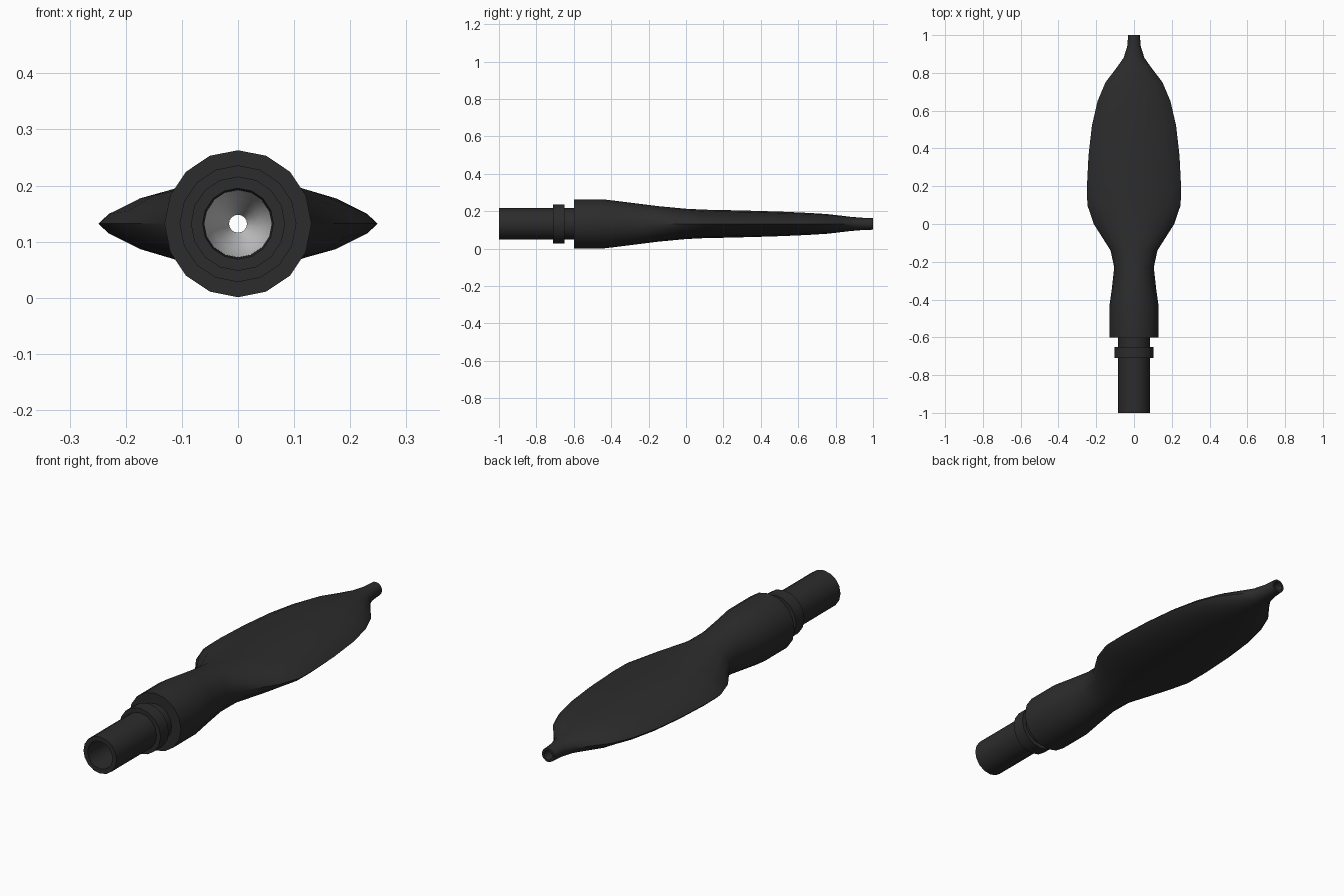
import bpy, bmesh
from math import sin, cos, pi, copysign

if "Cube" in bpy.data.objects:
    bpy.data.objects.remove(bpy.data.objects["Cube"])

ZC = 0.132
SIDES = 16


def material(name, v):
    m = bpy.data.materials.new(name)
    m.diffuse_color = (v, v, v, 1)
    m.use_nodes = True
    m.node_tree.nodes["Principled BSDF"].inputs["Base Color"].default_value = m.diffuse_color
    return m


dark = material("dark_rubber", 0.025)
light = material("light_grey", 0.6)


def loft(name, sections, mat, closed=False, angle=0.6):
    """Skin sections (y, half width, half height, pinch) along y."""
    bm = bmesh.new()
    rings = []
    for y, w, h, p in sections:
        ring = []
        for i in range(SIDES):
            t = 2 * pi * i / SIDES
            c = cos(t)
            ring.append(bm.verts.new((w * sin(t), y, ZC + h * copysign(abs(c) ** p, c))))
        rings.append(ring)
    pairs = list(zip(rings, rings[1:]))
    if closed:
        pairs.append((rings[-1], rings[0]))
    for a, b in pairs:
        for i in range(SIDES):
            j = (i + 1) % SIDES
            bm.faces.new((a[i], a[j], b[j], b[i]))
    me = bpy.data.meshes.new(name)
    bm.to_mesh(me)
    bm.free()
    me.materials.append(mat)
    ob = bpy.data.objects.new(name, me)
    bpy.context.collection.objects.link(ob)
    bpy.ops.object.select_all(action='DESELECT')
    ob.select_set(True)
    bpy.context.view_layer.objects.active = ob
    bpy.ops.object.shade_smooth_by_angle(angle=angle)
    return ob


def lathe(name, profile, mat, closed=False):
    """Round part from (y, radius) points."""
    return loft(name, [(y, r, r, 1) for y, r in profile], mat, closed)


# Soft bag: round collar, narrow waist, flattened bladder, open tail nipple
loft("bag", [
    (-0.60, .082, .082, 1), (-0.60, .131, .131, 1), (-0.44, .131, .131, 1),
    (-0.34, .117, .119, 1), (-0.23, .105, .105, 1), (-0.14, .124, .094, 1.1),
    (0.00, .213, .081, 1.35), (0.10, .247, .076, 1.5), (0.20, .249, .074, 1.5),
    (0.36, .241, .070, 1.5), (0.52, .223, .065, 1.5), (0.65, .193, .059, 1.45),
    (0.75, .151, .053, 1.35), (0.83, .090, .044, 1.2), (0.88, .055, .038, 1.1),
    (0.94, .036, .033, 1), (1.00, .031, .031, 1), (1.00, .021, .021, 1),
    (0.85, .021, .021, 1)], dark)

# Connector tube with a wall thickness
lathe("connector_tube", [(-1.0, .084), (-0.58, .084), (-0.58, .06), (-1.0, .063)], dark, True)

# Raised locking ring
lathe("locking_ring", [(-0.71, .083), (-0.71, .104), (-0.65, .104), (-0.65, .083)], dark, True)

# Stepped pale nozzle inside the connector
lathe("inner_nozzle", [(-0.60, .06), (-0.57, .054), (-0.54, .045), (-0.50, .030), (-0.46, .016)], light)
